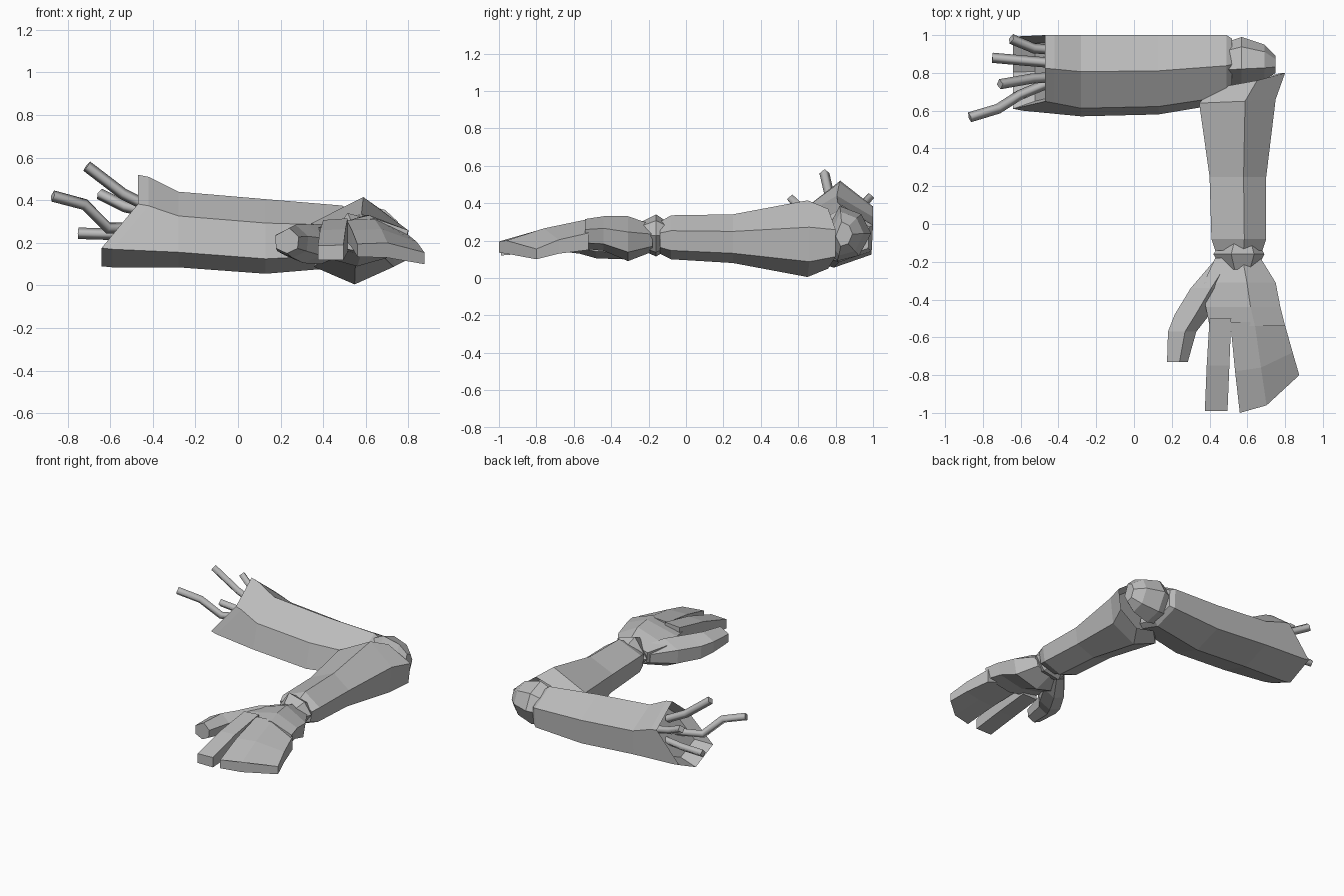
import bpy
import bmesh
from mathutils import Vector

default_cube = bpy.data.objects.get("Cube")
if default_cube:
    bpy.data.objects.remove(default_cube, do_unlink=True)

# Single grey finish
grey = bpy.data.materials.new("plain_grey")
grey.use_nodes = True
grey_colour = (.5, .5, .5, 1)
grey.diffuse_color = grey_colour
grey.node_tree.nodes["Principled BSDF"].inputs["Base Color"].default_value = grey_colour

# Cross-sections: across, up, and how far the point follows the slant
ARM = [(.55, 1, 0), (1, .68, 0), (.98, .2, 1), (.5, 0, 1), (0, .2, 1), (.1, .68, 0)]
FOREARM = [(.6, 1, .5), (1, .65, 0), (.95, .2, 0), (.5, 0, .5), (.03, .2, 1), (0, .7, 1)]
KNUCKLE = [(.35, 1, 0), (.8, .85, 0), (1, .5, 0), (.75, .1, 0), (.3, 0, 0), (0, .4, 0)]
PLATE = [(0, .95, 0), (.45, 1, .2), (1, .55, 1), (1, 0, 1), (.45, .3, .2), (0, .35, 0)]
BLOCK = [(0, .95, 0), (1, 1, 0), (1, 0, 0), (0, 0, 0)]


def station(along, across, height, slant=0):
    return along, across, height, slant


def finish(obj):
    bpy.context.scene.collection.objects.link(obj)
    obj.data.materials.append(grey)
    return obj


def loft(name, section, axis, stations, hollow_start=0, hollow_end=0):
    """Skin one cross-section through stations; hollow ends are recessed."""
    bm = bmesh.new()
    rings = []
    for along, across, height, slant in stations:
        ring = []
        for u, v, w in section:
            position = along + slant * w
            side = across[0] + u * (across[1] - across[0])
            up = height[0] + v * (height[1] - height[0])
            point = (position, side, up) if axis == "x" else (side, position, up)
            ring.append(Vector(point))
        rings.append(ring)

    def recessed(ring, depth):
        centre = sum(ring, Vector()) / len(ring)
        shift = Vector((depth, 0, 0)) if axis == "x" else Vector((0, depth, 0))
        return [centre + (point - centre) * .8 + shift for point in ring]

    if hollow_start:
        rings.insert(0, recessed(rings[0], hollow_start))
    if hollow_end:
        rings.append(recessed(rings[-1], hollow_end))
    loops = [[bm.verts.new(point) for point in ring] for ring in rings]
    count = len(section)
    for first, second in zip(loops, loops[1:]):
        for i in range(count):
            j = (i + 1) % count
            bm.faces.new((first[i], first[j], second[j], second[i]))
    bm.faces.new(loops[0])
    bm.faces.new(reversed(loops[-1]))
    bmesh.ops.recalc_face_normals(bm, faces=bm.faces)
    mesh = bpy.data.meshes.new(name)
    bm.to_mesh(mesh)
    bm.free()
    return finish(bpy.data.objects.new(name, mesh))


def wire(name, points):
    curve = bpy.data.curves.new(name, "CURVE")
    curve.dimensions = "3D"
    curve.bevel_depth = .027
    curve.bevel_resolution = 0
    curve.use_fill_caps = True
    spline = curve.splines.new("POLY")
    spline.points.add(len(points) - 1)
    for target, point in zip(spline.points, points):
        target.co = (*point, 1)
    return finish(bpy.data.objects.new(name, curve))


# Upper arm with its torn, slanted shoulder end
loft("upper_arm", ARM, "x", [
    station(-.47, (.61, 1), (.09, .52), slant=-.17),
    station(-.42, (.6, 1), (.085, .51), slant=-.17),
    station(-.28, (.57, 1), (.085, .44)),
    station(.13, (.58, 1), (.055, .405)),
    station(.49, (.64, 1), (.085, .375)),
    station(.52, (.68, .98), (.11, .35)),
], hollow_start=.1)

# Loose wires at the shoulder
wire("back_wire", [(-.4, .92, .34), (-.53, .93, .37), (-.65, .98, .43)])
wire("lower_wire", [(-.4, .85, .25), (-.58, .865, .24), (-.75, .88, .245)])
wire("upper_wire", [(-.4, .78, .36), (-.54, .77, .43), (-.71, .74, .56)])
wire("front_wire", [(-.42, .76, .27), (-.61, .68, .27), (-.72, .61, .38), (-.87, .565, .42)])

# Elbow joint
loft("elbow_joint", KNUCKLE, "x", [
    station(.45, (.74, .95), (.12, .33)),
    station(.57, (.73, .99), (.09, .385)),
    station(.69, (.76, .95), (.12, .355)),
    station(.75, (.8, .89), (.17, .3)),
])

# Forearm, cupped around the elbow
loft("forearm", FOREARM, "y", [
    station(-.14, (.43, .68), (.13, .3)),
    station(-.08, (.41, .7), (.1, .335)),
    station(.25, (.4, .7), (.08, .34)),
    station(.66, (.345, .75), (.005, .415), slant=-.02),
    station(.8, (.43, .8), (.05, .37), slant=-.08),
], hollow_end=-.06)

# Wrist joint
loft("wrist_joint", KNUCKLE, "y", [
    station(-.1, (.46, .66), (.15, .3)),
    station(-.16, (.42, .69), (.115, .34)),
    station(-.24, (.47, .65), (.15, .3)),
])

# Hand
loft("palm", FOREARM, "y", [
    station(-.18, (.43, .67), (.14, .285)),
    station(-.31, (.37, .75), (.09, .33)),
    station(-.44, (.38, .775), (.145, .33)),
    station(-.54, (.4, .8), (.155, .315)),
])
loft("joined_fingers", PLATE, "y", [
    station(-.52, (.51, .795), (.15, .315)),
    station(-.78, (.535, .84), (.13, .265), slant=.1),
    station(-1, (.56, .875), (.1, .2), slant=.2),
])
loft("index_finger", BLOCK, "y", [
    station(-.5, (.4, .515), (.155, .315)),
    station(-.75, (.385, .505), (.14, .265)),
    station(-.99, (.375, .495), (.12, .19)),
])
loft("thumb", FOREARM, "y", [
    station(-.2, (.42, .55), (.14, .26)),
    station(-.34, (.3, .48), (.1, .29)),
    station(-.48, (.215, .4), (.105, .285)),
    station(-.57, (.18, .33), (.13, .285)),
    station(-.73, (.175, .285), (.15, .27)),
])
